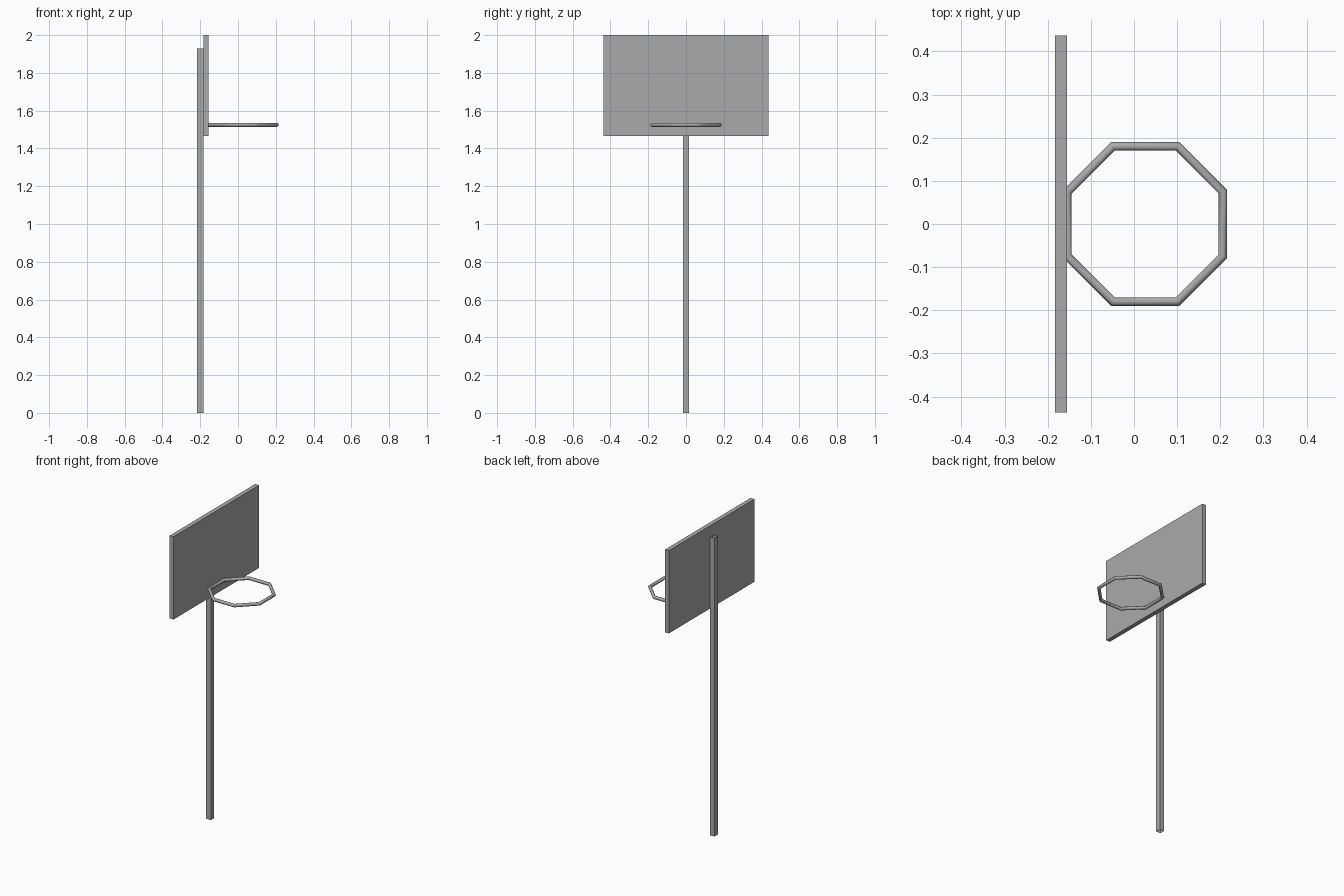
import bpy
import bmesh
from mathutils import Matrix, Vector

default = bpy.data.objects.get("Cube")
if default:
    bpy.data.objects.remove(default, do_unlink=True)

GREY = (0.4, 0.4, 0.4, 1)
grey = bpy.data.materials.new("plain_grey")
grey.use_nodes = True
grey.diffuse_color = GREY
bsdf = grey.node_tree.nodes["Principled BSDF"]
bsdf.inputs["Base Color"].default_value = GREY
bsdf.inputs["Roughness"].default_value = 0.8


def box(name, low, high, open_ends=False):
    """Box between two corners, optionally without its top and bottom faces."""
    low, high = Vector(low), Vector(high)
    bm = bmesh.new()
    bmesh.ops.create_cube(bm, size=1, matrix=Matrix.Translation((low + high) / 2)
                          @ Matrix.Diagonal((*(high - low), 1)))
    if open_ends:
        bm.normal_update()
        ends = [f for f in bm.faces if abs(f.normal.z) > 0.5]
        bmesh.ops.delete(bm, geom=ends, context='FACES_ONLY')
    mesh = bpy.data.meshes.new(name)
    bm.to_mesh(mesh)
    bm.free()
    mesh.materials.append(grey)
    obj = bpy.data.objects.new(name, mesh)
    bpy.context.collection.objects.link(obj)
    return obj


# Square hollow post, open at both ends, standing behind the board
box("post", (-0.216, -0.017, 0), (-0.183, 0.017, 1.93), open_ends=True)

# Backboard
box("backboard", (-0.183, -0.437, 1.465), (-0.155, 0.437, 2))

# Eight-sided hoop, turned so that a flat side meets the board
bpy.ops.mesh.primitive_torus_add(major_segments=8, minor_segments=12,
                                 major_radius=0.195, minor_radius=0.0105,
                                 location=(0.026, 0, 1.525),
                                 rotation=(0, 0, 0.3927))
hoop = bpy.context.object
hoop.name = "hoop"
hoop.data.materials.append(grey)
bpy.ops.object.shade_smooth_by_angle(angle=0.6)
